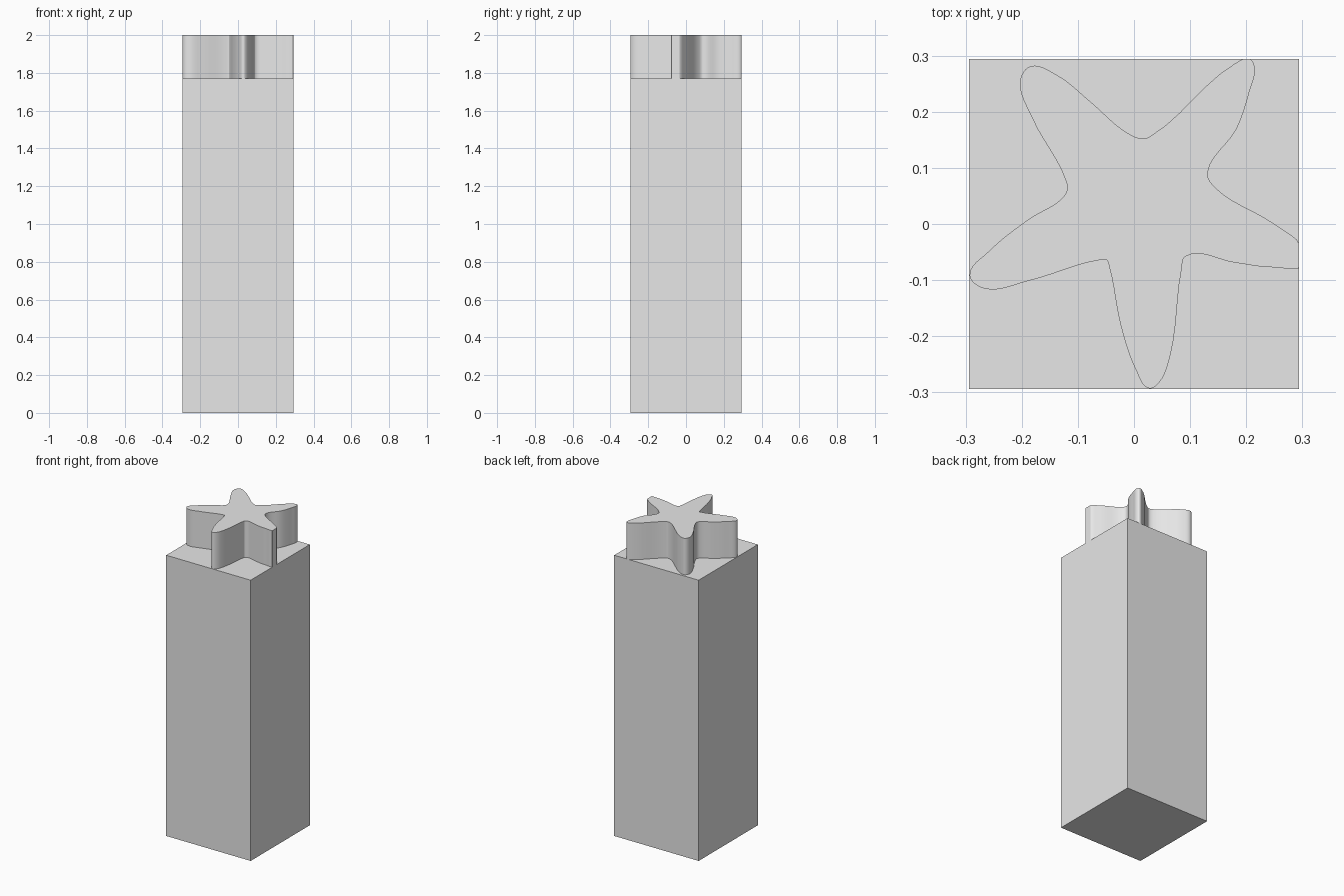
import bpy
import bmesh
import math
from mathutils import Vector
from mathutils.geometry import interpolate_bezier

old_cube = bpy.data.objects.get("Cube")
if old_cube:
    bpy.data.objects.remove(old_cube, do_unlink=True)

HALF = 0.2945
BLOCK_TOP = 1.77
TOTAL_HEIGHT = 2.0

grey = bpy.data.materials.new("plain grey")
grey.use_nodes = True
grey_colour = (0.8, 0.8, 0.8, 1)
grey.diffuse_color = grey_colour
grey.node_tree.nodes["Principled BSDF"].inputs["Base Color"].default_value = grey_colour


def add_prism(name, outline, bottom, top):
    """Extrude a closed counter-clockwise outline upward into a solid."""
    bm = bmesh.new()
    base = bm.faces.new([bm.verts.new((p.x, p.y, bottom)) for p in outline])
    result = bmesh.ops.extrude_face_region(bm, geom=[base], use_keep_orig=True)
    raised = [item for item in result["geom"] if isinstance(item, bmesh.types.BMVert)]
    bmesh.ops.translate(bm, verts=raised, vec=(0, 0, top - bottom))
    bmesh.ops.recalc_face_normals(bm, faces=bm.faces)
    mesh = bpy.data.meshes.new(name)
    bm.to_mesh(mesh)
    bm.free()
    mesh.materials.append(grey)
    part = bpy.data.objects.new(name, mesh)
    bpy.context.collection.objects.link(part)
    return part


def smooth_outline(points, steps):
    """Round a closed loop of points with automatic curve handles."""
    count = len(points)
    tangents = []
    for i, point in enumerate(points):
        before = (point - points[i - 1]).normalized()
        after = (points[(i + 1) % count] - point).normalized()
        tangents.append((before + after).normalized())
    outline = []
    for i, start in enumerate(points):
        j = (i + 1) % count
        end = points[j]
        reach = (end - start).length / 3
        curve = interpolate_bezier(start, start + tangents[i] * reach,
                                   end - tangents[j] * reach, end, steps + 1)
        outline.extend(curve[:-1])
    return outline


# Tall square block
corners = [Vector((x * HALF, y * HALF)) for x, y in ((-1, -1), (1, -1), (1, 1), (-1, 1))]
add_prism("block", corners, 0, BLOCK_TOP)

# Hand-drawn star outline in thousandths, one row per arm, starting with the front arm
front_arm = [(-44, -77), (-24, -179), (3, -259), (27, -293), (46, -281), (64, -237), (85, -80)]
right_arm = [(91, -58), (180, -69), (245, -77), (310, -70), (305, -45), (250, 0), (139, 71)]
back_right_arm = [(131, 90), (183, 170), (206, 237), (215, 280), (205, 295), (180, 286), (30, 157)]
back_left_arm = [(17, 152), (-8, 160), (-80, 220), (-135, 264), (-185, 281), (-203, 255),
                 (-181, 188), (-122, 79)]
left_arm = [(-119, 62), (-126, 48), (-187, 9), (-258, -48), (-293, -92), (-267, -115),
            (-187, -101), (-60, -64), (-49, -64)]
arms = front_arm + right_arm + back_right_arm + back_left_arm + left_arm
star_outline = smooth_outline([Vector((x, y)) / 1000 for x, y in arms], 6)

# The arms are cut off flush with the block sides
for point in star_outline:
    point.x = max(-HALF, min(HALF, point.x))
    point.y = max(-HALF, min(HALF, point.y))
star = add_prism("star", star_outline, BLOCK_TOP, TOTAL_HEIGHT)

bpy.ops.object.select_all(action="DESELECT")
star.select_set(True)
bpy.context.view_layer.objects.active = star
bpy.ops.object.shade_smooth_by_angle(angle=math.radians(30))
